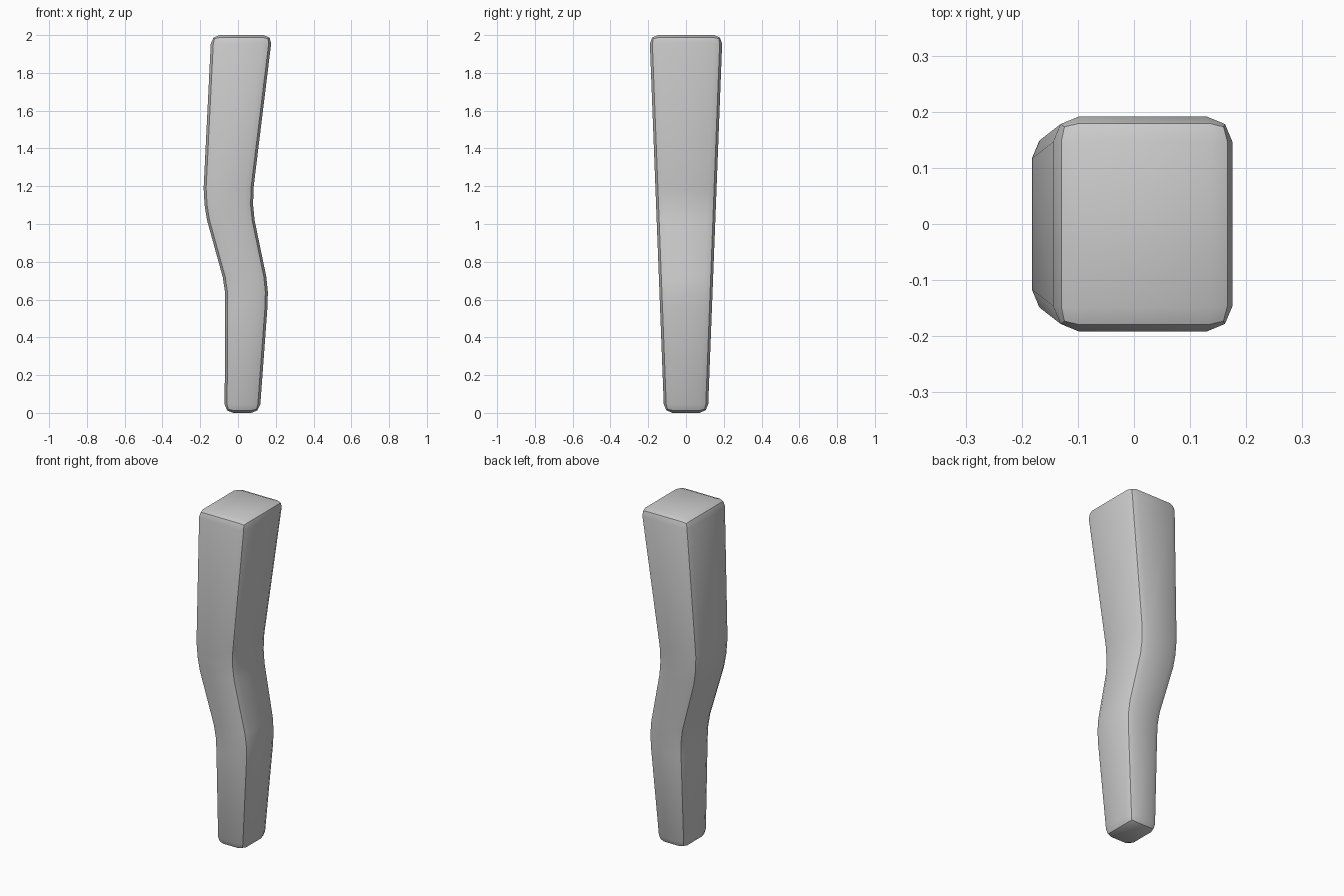
import bpy, bmesh

if "Cube" in bpy.data.objects:
    bpy.data.objects.remove(bpy.data.objects["Cube"])

# Cross-sections of the bent leg: z, left x, right x
sections = [
    (0.00, -0.071, 0.115),
    (0.56, -0.068, 0.156),
    (0.64, -0.069, 0.158),
    (0.72, -0.081, 0.150),
    (1.02, -0.164, 0.088),
    (1.10, -0.177, 0.080),
    (1.19, -0.182, 0.082),
    (2.00, -0.142, 0.181),
]

# Bent tapered leg, lofted through the sections
bm = bmesh.new()
rings = []
for z, x0, x1 in sections:
    h = 0.116 + 0.0385 * z  # half depth grows with height
    rings.append([bm.verts.new(p) for p in
                  ((x0, -h, z), (x1, -h, z), (x1, h, z), (x0, h, z))])
for a, b in zip(rings, rings[1:]):
    for i in range(4):
        j = (i + 1) % 4
        bm.faces.new((a[i], a[j], b[j], b[i]))
bm.faces.new(rings[0][::-1])
bm.faces.new(rings[-1])
bmesh.ops.recalc_face_normals(bm, faces=bm.faces)
mesh = bpy.data.meshes.new("bent_leg")
bm.to_mesh(mesh)
bm.free()
leg = bpy.data.objects.new("bent_leg", mesh)
bpy.context.collection.objects.link(leg)

# Two-step bevel on the long corners and both ends
bpy.context.view_layer.objects.active = leg
leg.select_set(True)
bevel = leg.modifiers.new("bevel", 'BEVEL')
bevel.width = 0.045
bevel.segments = 2
bevel.limit_method = 'ANGLE'
bevel.angle_limit = 0.7
bpy.ops.object.modifier_apply(modifier=bevel.name)
bpy.ops.object.shade_smooth_by_angle(angle=0.6)
